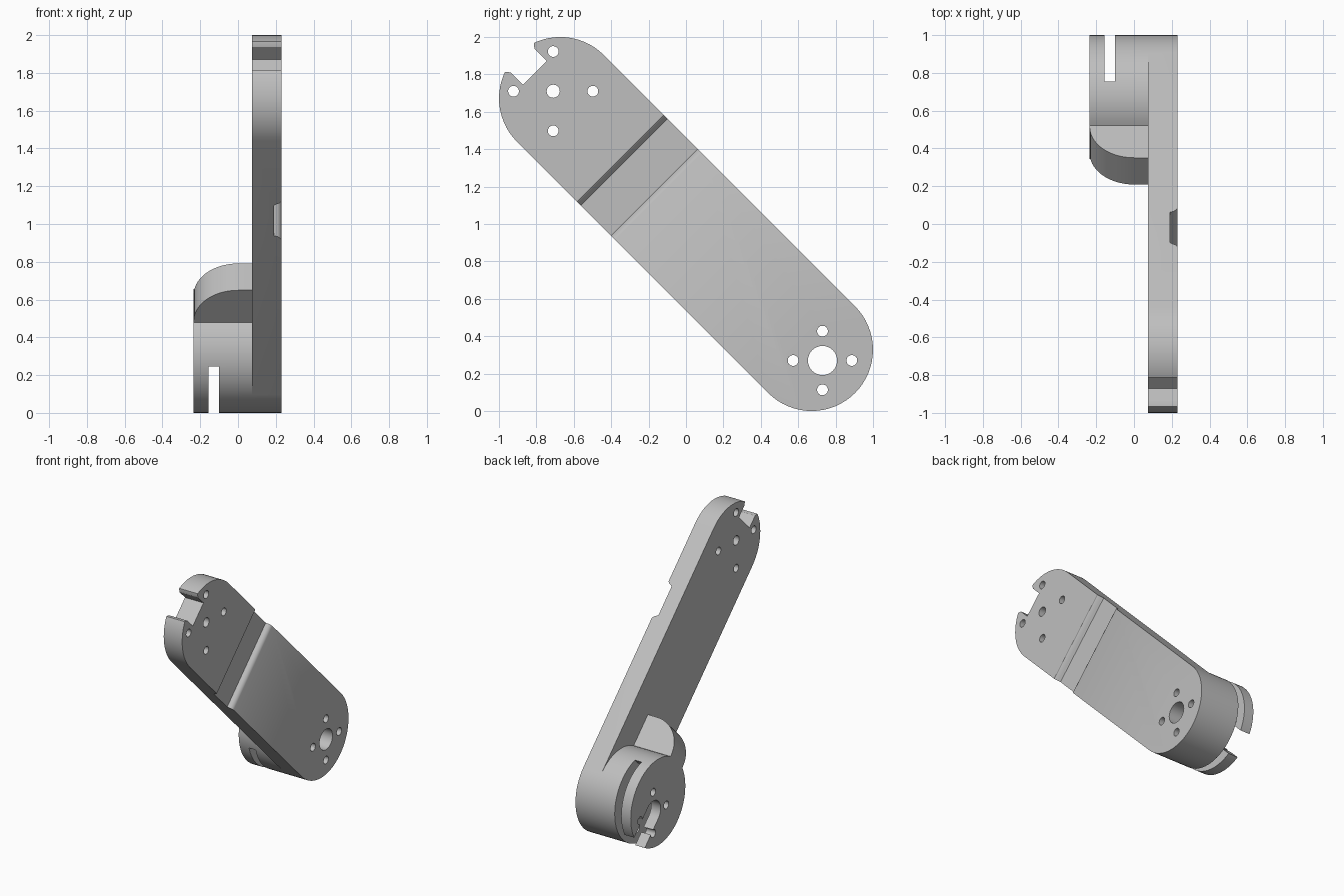
import bpy, bmesh
from math import sin, cos, pi, sqrt

if "Cube" in bpy.data.objects:
    bpy.data.objects.remove(bpy.data.objects["Cube"], do_unlink=True)

grey = bpy.data.materials.new("plain_grey")
grey.use_nodes = True
grey.diffuse_color = (0.52, 0.52, 0.52, 1)
grey.node_tree.nodes["Principled BSDF"].inputs["Base Color"].default_value = grey.diffuse_color

R = 0.328          # end radius and half width of the arm
END = 0.95         # distance of the end centres from the middle
INNER, OUTER = 0.075, 0.23   # arm faces in x
FACE = -0.235      # free face of the hub
HUB_HOLE, TIP_HOLE = -1.032, 1.004


def place(x, u, v):
    """u runs up along the arm, v across it; the arm leans at 45 degrees."""
    return x, (v - u) / sqrt(2), 1 + (u + v) / sqrt(2)


def solid(name, low, high):
    """Closed prism between two matching loops of points."""
    bm = bmesh.new()
    a = [bm.verts.new(p) for p in low]
    b = [bm.verts.new(p) for p in high]
    bm.faces.new(a)
    bm.faces.new(b)
    for i in range(len(a)):
        j = (i + 1) % len(a)
        bm.faces.new((a[i], a[j], b[j], b[i]))
    bmesh.ops.recalc_face_normals(bm, faces=bm.faces)
    mesh = bpy.data.meshes.new(name)
    bm.to_mesh(mesh)
    bm.free()
    mesh.materials.append(grey)
    obj = bpy.data.objects.new(name, mesh)
    bpy.context.collection.objects.link(obj)
    return obj


def across_x(name, uv, x0, x1):
    return solid(name, [place(x0, u, v) for u, v in uv], [place(x1, u, v) for u, v in uv])


def across_v(name, ux, half):
    return solid(name, [place(x, u, -half) for u, x in ux], [place(x, u, half) for u, x in ux])


def arc(u, v, r, start, end, n):
    return [(u + r * cos(start + (end - start) * i / n),
             v + r * sin(start + (end - start) * i / n)) for i in range(n + 1)]


def circle(u, v, r, n=32):
    return arc(u, v, r, 0, 2 * pi, n)[:-1]


def combine(target, other, operation):
    mod = target.modifiers.new(operation.title(), 'BOOLEAN')
    mod.operation, mod.object, mod.solver = operation, other, 'EXACT'
    bpy.context.view_layer.objects.active = target
    bpy.ops.object.modifier_apply(modifier=mod.name)
    bpy.data.objects.remove(other, do_unlink=True)


# Arm plate with round ends
outline = arc(END, 0, R, -pi / 2, pi / 2, 32) + arc(-END, 0, R, pi / 2, 3 * pi / 2, 32)
arm = across_x("pivot_arm", outline, INNER, OUTER)

# Round hub behind the lower end
combine(arm, across_x("hub", circle(-END, 0, R, 64), FACE, INNER), 'UNION')

# Stop rib on the hub, with a rounded free corner
rib = [(-0.75, INNER + 0.03), (-0.396, INNER + 0.03)]
rib += [(u, x) for u, x in arc(-0.63, FACE + 0.234, 0.234, 0, -pi / 2, 14)]
rib += [(-0.75, FACE)]
combine(arm, across_v("stop_rib", rib, 0.1), 'UNION')

# Shallow cross groove on the outer face
groove = [(0.497, OUTER), (0.485, 0.222), (0.475, 0.202), (0.467, 0.19),
          (0.24, 0.19), (0.233, 0.21), (0.224, 0.222), (0.21, OUTER),
          (0.21, 0.3), (0.497, 0.3)]
combine(arm, across_v("groove_cutter", groove, 0.5), 'DIFFERENCE')

# Notch at the upper tip
half = [(1.142, 0.09), (1.235, 0.09), (1.25, 0.1), (1.35, 0.2)]
notch = half + [(u, -v) for u, v in reversed(half)]
combine(arm, across_x("notch_cutter", notch, 0, 0.3), 'DIFFERENCE')

# Slot that splits the hub into two plates
slot = [(-1.5, -0.5), (-0.785, -0.5), (-0.785, 0.5), (-1.5, 0.5)]
combine(arm, across_x("slot_cutter", slot, -0.155, -0.1), 'DIFFERENCE')

# Open mouth in the thin outer plate of the hub
mouth = arc(HUB_HOLE, 0, 0.09, -pi / 2, pi / 2, 16) + [(-1.5, 0.09), (-1.5, -0.09)]
combine(arm, across_x("mouth_cutter", mouth, -0.3, -0.13), 'DIFFERENCE')

# Centre holes with four screw holes around each
for centre, bore, ring in ((HUB_HOLE, 0.078, 0.157), (TIP_HOLE, 0.035, 0.212)):
    combine(arm, across_x("bore_cutter", circle(centre, 0, bore), -0.4, 0.4), 'DIFFERENCE')
    for k in range(4):
        a = pi / 4 + k * pi / 2
        hole = circle(centre + ring * cos(a), ring * sin(a), 0.029, 20)
        combine(arm, across_x("screw_cutter", hole, -0.4, 0.4), 'DIFFERENCE')

# Smooth the curved walls, keep the edges sharp
bpy.ops.object.select_all(action='DESELECT')
arm.select_set(True)
bpy.context.view_layer.objects.active = arm
bpy.ops.object.shade_smooth_by_angle(angle=pi / 6)
